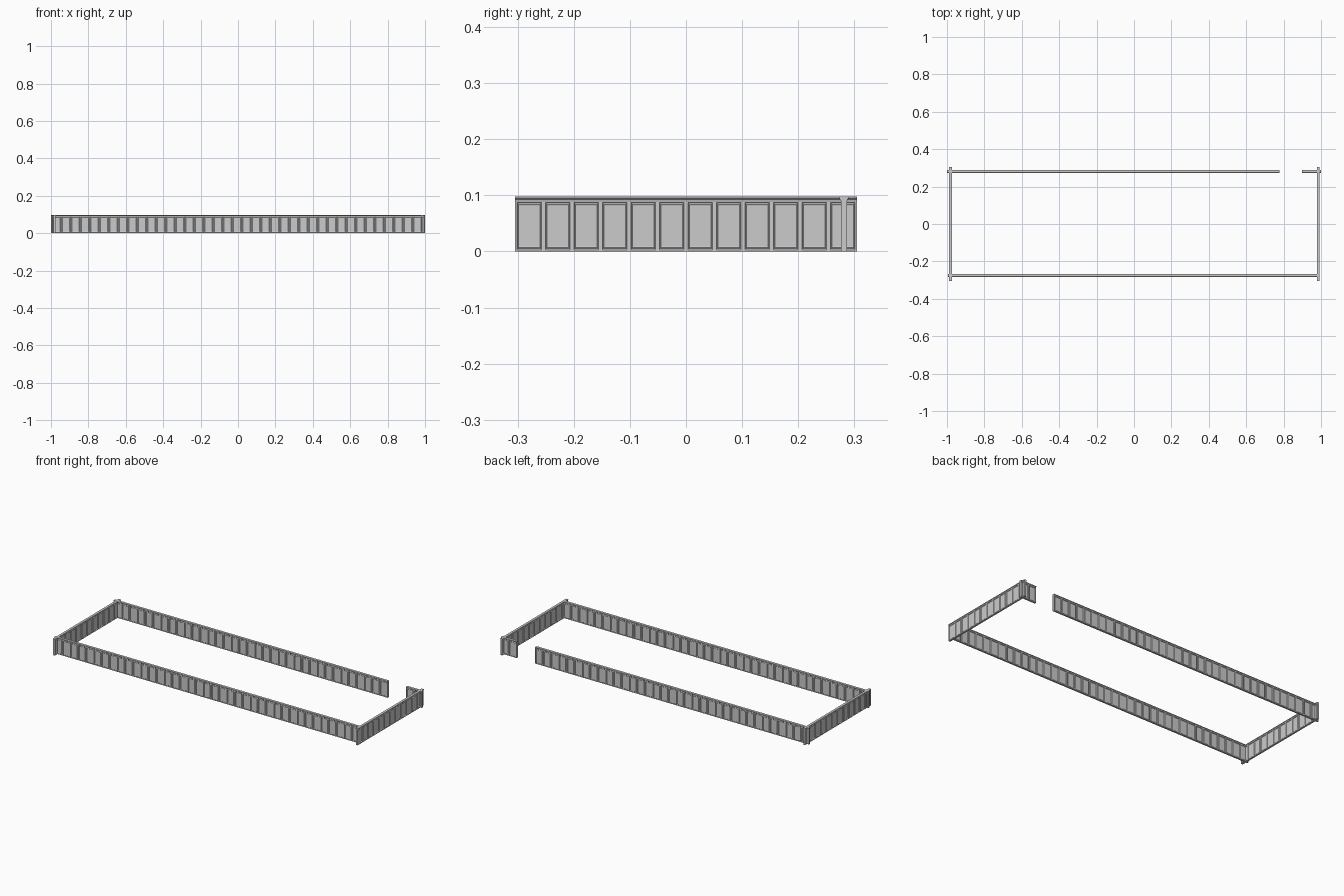
import bpy, bmesh, math
from mathutils import Matrix

if "Cube" in bpy.data.objects:
    bpy.data.objects.remove(bpy.data.objects["Cube"])

PITCH = 0.0508       # width of one panel bay
BODY_H = 0.0905      # panelling height below the rail
HALF_T = 0.0052      # half thickness of the wall body

# nested rectangles of one bay: side inset, bottom inset, top inset, depth from centre
RINGS = [(0, 0, 0, HALF_T),
         (0.0032, 0.003, 0.003, HALF_T),
         (0.0042, 0.005, 0.004, 0.0030),
         (0.0056, 0.007, 0.0065, 0.0042),
         (0.0066, 0.0085, 0.0085, 0.0034)]

# chair rail cross-section (half, across / up), mirrored to the other face
RAIL = [(HALF_T, 0.0895), (0.0060, 0.0910), (0.0060, 0.0925),
        (0.0078, 0.0940), (0.0078, 0.0970), (0.0070, 0.0978)]


def finish(bm, name, matrix):
    bmesh.ops.remove_doubles(bm, verts=bm.verts, dist=1e-5)
    bmesh.ops.recalc_face_normals(bm, faces=bm.faces)
    mesh = bpy.data.meshes.new(name)
    bm.to_mesh(mesh)
    bm.free()
    obj = bpy.data.objects.new(name, mesh)
    obj.matrix_world = matrix
    bpy.context.collection.objects.link(obj)


def panelling(name, bays, matrix):
    """Row of moulded panels on both faces of a thin wall, running along +x."""
    bm = bmesh.new()
    for side in (-1, 1):
        for i in range(bays):
            x0, x1 = i * PITCH, (i + 1) * PITCH
            loops = []
            for s, b, t, d in RINGS:
                pts = [(x0 + s, b), (x1 - s, b), (x1 - s, BODY_H - t), (x0 + s, BODY_H - t)]
                loops.append([bm.verts.new((x, side * d, z)) for x, z in pts])
            for a, c in zip(loops, loops[1:]):
                for k in range(4):
                    n = (k + 1) % 4
                    bm.faces.new((a[k], a[n], c[n], c[k]))
            bm.faces.new(loops[-1])
    # close both ends and the underside
    for i in (0, bays):
        bm.faces.new([bm.verts.new((i * PITCH, y, z)) for y, z in
                      ((-HALF_T, 0), (HALF_T, 0), (HALF_T, BODY_H), (-HALF_T, BODY_H))])
    for i in range(bays):
        bm.faces.new([bm.verts.new((x * PITCH, y, 0)) for x, y in
                      ((i, -HALF_T), (i + 1, -HALF_T), (i + 1, HALF_T), (i, HALF_T))])
    finish(bm, name, matrix)


def rail(name, length, matrix):
    """Moulded cap extruded along +x."""
    bm = bmesh.new()
    profile = RAIL + [(-y, z) for y, z in reversed(RAIL)]
    face = bm.faces.new([bm.verts.new((0, y, z)) for y, z in profile])
    ext = bmesh.ops.extrude_face_region(bm, geom=[face], use_keep_orig=True)
    bmesh.ops.translate(bm, vec=(length, 0, 0),
                        verts=[g for g in ext["geom"] if isinstance(g, bmesh.types.BMVert)])
    finish(bm, name, matrix)


def wall(name, bays, start, angle=0):
    m = Matrix.Translation((*start, 0)) @ Matrix.Rotation(angle, 4, 'Z')
    panelling(name + "_panels", bays, m)
    rail(name + "_rail", bays * PITCH, m)


# four sides of the room, with a doorway gap in the back
wall("front_wall", 39, (-0.995, -0.2745))
wall("back_wall_long", 35, (-1.0, 0.2815))
wall("back_wall_short", 2, (1.0 - 2 * PITCH, 0.2815))
wall("left_wall", 12, (-0.981, -6 * PITCH), math.pi / 2)
wall("right_wall", 12, (0.985, -6 * PITCH), math.pi / 2)
